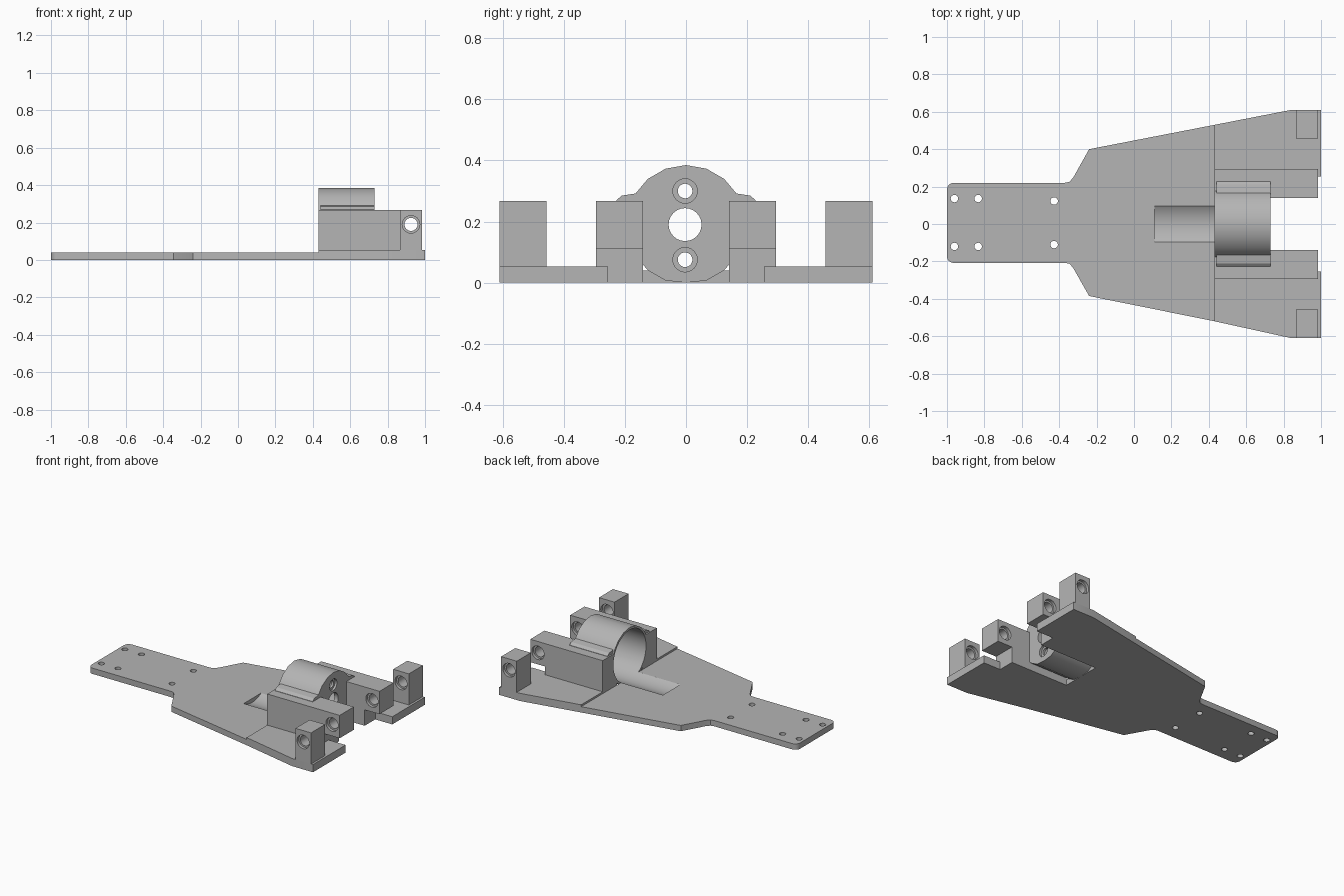
import bpy, bmesh, math
from mathutils import Matrix, Vector

if "Cube" in bpy.data.objects:
    bpy.data.objects.remove(bpy.data.objects["Cube"], do_unlink=True)

grey = bpy.data.materials.new("plain grey")
grey.use_nodes = True
colour = (0.46, 0.46, 0.46, 1)
grey.diffuse_color = colour
grey.node_tree.nodes["Principled BSDF"].inputs["Base Color"].default_value = colour

AXIS_Z = 0.19      # height of motor and axle centres
AXLE_X = 0.925


def make_object(name, bm):
    bmesh.ops.recalc_face_normals(bm, faces=bm.faces)
    mesh = bpy.data.meshes.new(name)
    bm.to_mesh(mesh)
    bm.free()
    mesh.materials.append(grey)
    ob = bpy.data.objects.new(name, mesh)
    bpy.context.collection.objects.link(ob)
    return ob


def prism(name, profile, start, end, axis="z"):
    """Extrude a 2D profile: (x, y) along z, (x, z) along y, or (y, z) along x."""
    place = {"z": lambda a, b: (a, b, start),
             "y": lambda a, b: (a, start, b),
             "x": lambda a, b: (start, a, b)}[axis]
    step = Vector([end - start if c == axis else 0 for c in "xyz"])
    bm = bmesh.new()
    face = bm.faces.new([bm.verts.new(place(a, b)) for a, b in profile])
    extruded = bmesh.ops.extrude_face_region(bm, geom=[face])["geom"]
    verts = [g for g in extruded if isinstance(g, bmesh.types.BMVert)]
    bmesh.ops.translate(bm, vec=step, verts=verts)
    return make_object(name, bm)


def circle(a, b, radius, sides=24):
    return [(a + radius * math.sin(math.tau * i / sides),
             b + radius * math.cos(math.tau * i / sides)) for i in range(sides)]


def cylinder(center, radius, start, end, axis, sides=24):
    return prism("cutter", circle(*center, radius, sides), start, end, axis)


def cut(ob, cutters):
    for cutter in cutters:
        mod = ob.modifiers.new("cut", "BOOLEAN")
        mod.operation = "DIFFERENCE"
        mod.solver = "EXACT"
        mod.object = cutter
    bpy.context.view_layer.update()
    evaluated = ob.evaluated_get(bpy.context.evaluated_depsgraph_get())
    mesh = bpy.data.meshes.new_from_object(evaluated)
    ob.modifiers.clear()
    ob.data = mesh
    for cutter in cutters:
        bpy.data.objects.remove(cutter, do_unlink=True)
    bpy.ops.object.select_all(action="DESELECT")
    ob.select_set(True)
    bpy.context.view_layer.objects.active = ob
    bpy.ops.object.shade_smooth_by_angle(angle=math.radians(30))


def motor_bore():
    return cylinder((0, AXIS_Z), 0.178, 0.11, 0.70, "x", 36)


def axle_holes(inner, outer):
    """Through hole with a shallow counterbore at each end."""
    low, high = sorted((inner, outer))
    at = (AXLE_X, AXIS_Z)
    return [cylinder(at, 0.035, low - 0.05, high + 0.05, "y"),
            cylinder(at, 0.047, low - 0.05, low + 0.02, "y"),
            cylinder(at, 0.047, high - 0.02, high + 0.05, "y")]


# Base plate: narrow rounded tail, flared neck, tapering body
def tail_corner(y, side):
    r = 0.035
    return [(-1 + r - r * math.sin(t), y - side * r + side * r * math.cos(t))
            for t in (math.radians(22.5 * i) for i in range(5))]


outline = tail_corner(-0.208, -1)[::-1]
outline += [(-0.37, -0.208), (-0.345, -0.212), (-0.325, -0.235), (-0.24, -0.385),
            (0.43, -0.52), (0.43, 0.53), (-0.24, 0.40),
            (-0.325, 0.248), (-0.345, 0.226), (-0.37, 0.22)]
outline += tail_corner(0.22, 1)
plate = prism("base_plate", outline, 0, 0.04)
screw_spots = [(-0.96, 0.136), (-0.96, -0.12), (-0.833, 0.136),
               (-0.833, -0.12), (-0.427, 0.123), (-0.427, -0.11)]
cut(plate, [cylinder(p, 0.02, -0.1, 0.1, "z", 20) for p in screw_spots]
    + [motor_bore()])

for side, label in ((1, "left"), (-1, "right")):
    # Thicker rear wing of the plate, stepped around the axle notch
    edge = 0.525 + 0.005 * side
    wing = [(0.43, 0.14), (0.87, 0.14), (0.87, 0.255), (1, 0.255),
            (1, 0.61), (0.84, 0.61), (0.43, edge)]
    ob = prism(label + "_rear_wing", [(x, side * y) for x, y in wing], 0, 0.053)
    cut(ob, [motor_bore()])

    # Inner wall with an overhanging axle end
    wall = [(0.43, 0.04), (0.87, 0.04), (0.87, 0.11),
            (0.983, 0.11), (0.983, 0.268), (0.43, 0.268)]
    ob = prism(label + "_inner_wall", wall, side * 0.14, side * 0.295, "y")
    cut(ob, [motor_bore()] + axle_holes(side * 0.14, side * 0.295))

    # Outer axle post
    post = [(0.866, 0.045), (0.985, 0.045), (0.985, 0.268), (0.866, 0.268)]
    ob = prism(label + "_axle_post", post, side * 0.457, side * 0.61, "y")
    cut(ob, axle_holes(side * 0.457, side * 0.61))

    # Sloping shoulder strip beside the housing
    strip = [(0.165, 0.26), (0.23, 0.26), (0.228, 0.27), (0.21, 0.285), (0.165, 0.292)]
    ob = prism(label + "_shoulder_strip", [(side * y, z) for y, z in strip],
               0.44, 0.73, "x")
    cut(ob, [motor_bore()])

# Motor housing: open tube with a drilled end wall, flattened at the floor
shell = [(y, max(z, 0)) for y, z in circle(0, AXIS_Z, 0.195, 18)]
housing = prism("motor_housing", shell, 0.43, 0.73, "x")
cutters = [motor_bore(), cylinder((-0.003, AXIS_Z), 0.054, 0.6, 0.8, "x")]
for z in (0.30, 0.075):
    cutters.append(cylinder((-0.003, z), 0.024, 0.6, 0.8, "x"))
    cutters.append(cylinder((-0.003, z), 0.04, 0.715, 0.8, "x"))
cut(housing, cutters)
